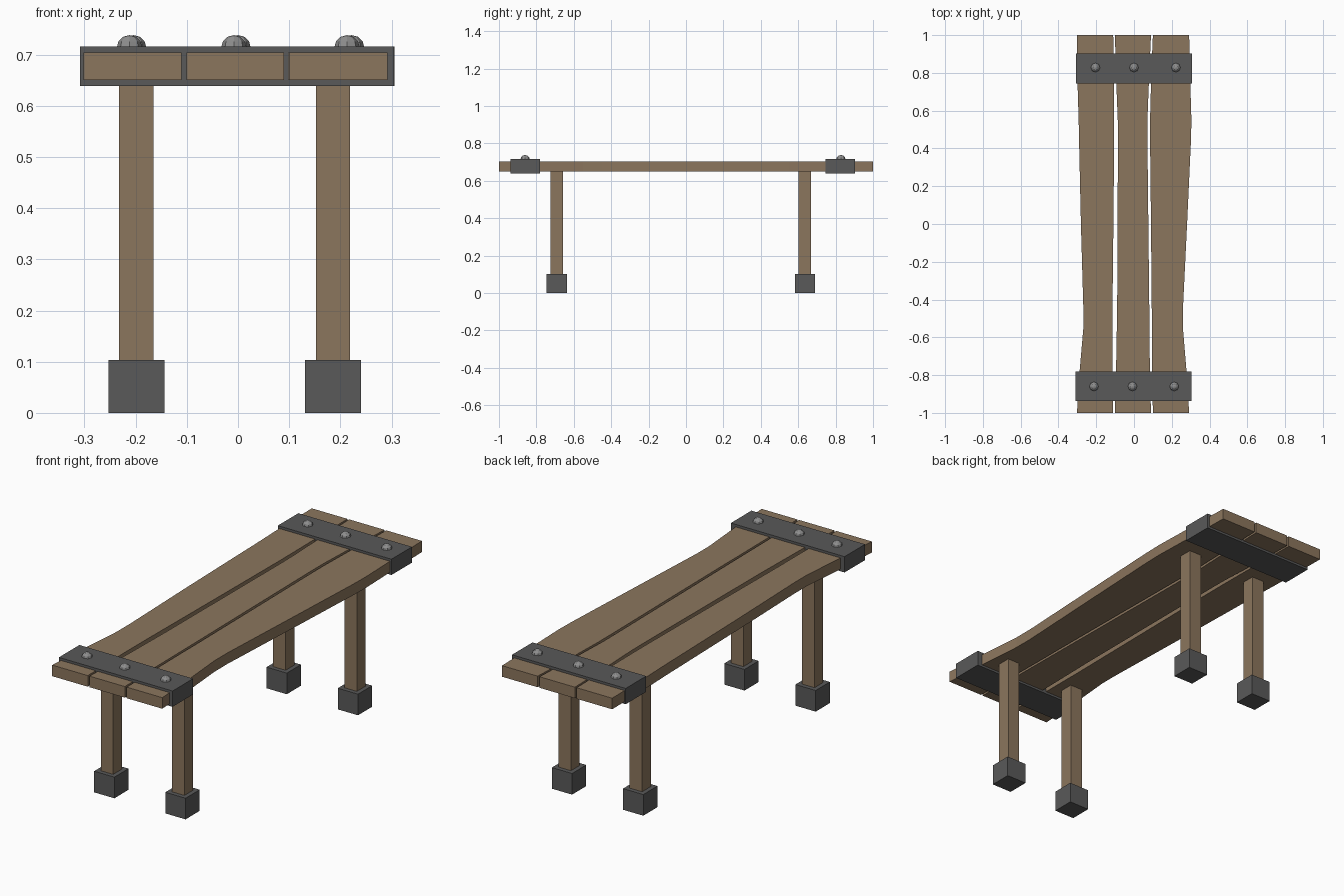
import bpy, bmesh
from mathutils import Matrix

if "Cube" in bpy.data.objects:
    bpy.data.objects.remove(bpy.data.objects["Cube"])


def material(name, rgb):
    m = bpy.data.materials.new(name)
    m.diffuse_color = (*rgb, 1)
    m.use_nodes = True
    m.node_tree.nodes["Principled BSDF"].inputs["Base Color"].default_value = m.diffuse_color
    return m


WOOD = material("wood", (0.26, 0.18, 0.11))
IRON = material("dark_iron", (0.10, 0.10, 0.10))
STEEL = material("bolt_steel", (0.27, 0.27, 0.27))


def finish(name, bm, mat):
    bmesh.ops.recalc_face_normals(bm, faces=bm.faces)
    mesh = bpy.data.meshes.new(name)
    bm.to_mesh(mesh)
    bm.free()
    mesh.materials.append(mat)
    ob = bpy.data.objects.new(name, mesh)
    bpy.context.collection.objects.link(ob)
    return ob


def box(name, x, y, z, mat):
    bm = bmesh.new()
    size = [b - a for a, b in (x, y, z)]
    mid = [(a + b) / 2 for a, b in (x, y, z)]
    bmesh.ops.create_cube(bm, size=1, matrix=Matrix.Translation(mid) @ Matrix.Diagonal((*size, 1)))
    return finish(name, bm, mat)


def plank(name, left, right):
    # Wavy outline swept upward into a board
    bm = bmesh.new()
    rows = [[bm.verts.new((x, y, 0.65)) for x in (l, r)] for y, l, r in zip(YS, left, right)]
    faces = [bm.faces.new((a[0], a[1], b[1], b[0])) for a, b in zip(rows, rows[1:])]
    new = bmesh.ops.extrude_face_region(bm, geom=faces)["geom"]
    bmesh.ops.translate(bm, vec=(0, 0, 0.054), verts=[v for v in new if isinstance(v, bmesh.types.BMVert)])
    return finish(name, bm, WOOD)


# Seat boards
YS = (-1, -0.78, -0.55, -0.45, 0, 0.45, 0.55, 0.78, 1)
plank("left_seat_plank",
      (-0.302, -0.288, -0.268, -0.268, -0.281, -0.291, -0.293, -0.300, -0.302),
      (-0.110, -0.115, -0.115, -0.114, -0.109, -0.105, -0.105, -0.107, -0.110))
plank("middle_seat_plank",
      (-0.101, -0.095, -0.091, -0.089, -0.087, -0.085, -0.086, -0.095, -0.101),
      (0.090, 0.084, 0.082, 0.081, 0.076, 0.071, 0.071, 0.080, 0.090))
plank("right_seat_plank",
      (0.100, 0.096, 0.094, 0.094, 0.090, 0.085, 0.085, 0.091, 0.100),
      (0.292, 0.278, 0.259, 0.259, 0.281, 0.302, 0.304, 0.297, 0.292))

# Iron bands and domed bolts
for end, x, y, shift in (("front", (-0.309, 0.304), (-0.938, -0.78), (-0.212, -0.008, 0.213)),
                         ("back", (-0.307, 0.306), (0.745, 0.903), (-0.204, 0.0, 0.222))):
    box(end + "_band", x, y, (0.639, 0.716), IRON)
    yc = -0.86 if end == "front" else 0.828
    for side, bx in zip(("left", "middle", "right"), shift):
        bm = bmesh.new()
        bmesh.ops.create_uvsphere(bm, u_segments=8, v_segments=6, radius=0.025,
                                  matrix=Matrix.Translation((bx, yc, 0.713)))
        finish(f"{end}_{side}_bolt", bm, STEEL)

# Legs with iron feet
for end, yc in (("front", -0.692), ("back", 0.636)):
    for side, xc in (("left", -0.1985), ("right", 0.1855)):
        box(f"{end}_{side}_leg", (xc - 0.0335, xc + 0.0335), (yc - 0.0335, yc + 0.0335), (0.05, 0.66), WOOD)
        box(f"{end}_{side}_foot", (xc - 0.0545, xc + 0.0545), (yc - 0.0545, yc + 0.0545), (0, 0.103), IRON)
